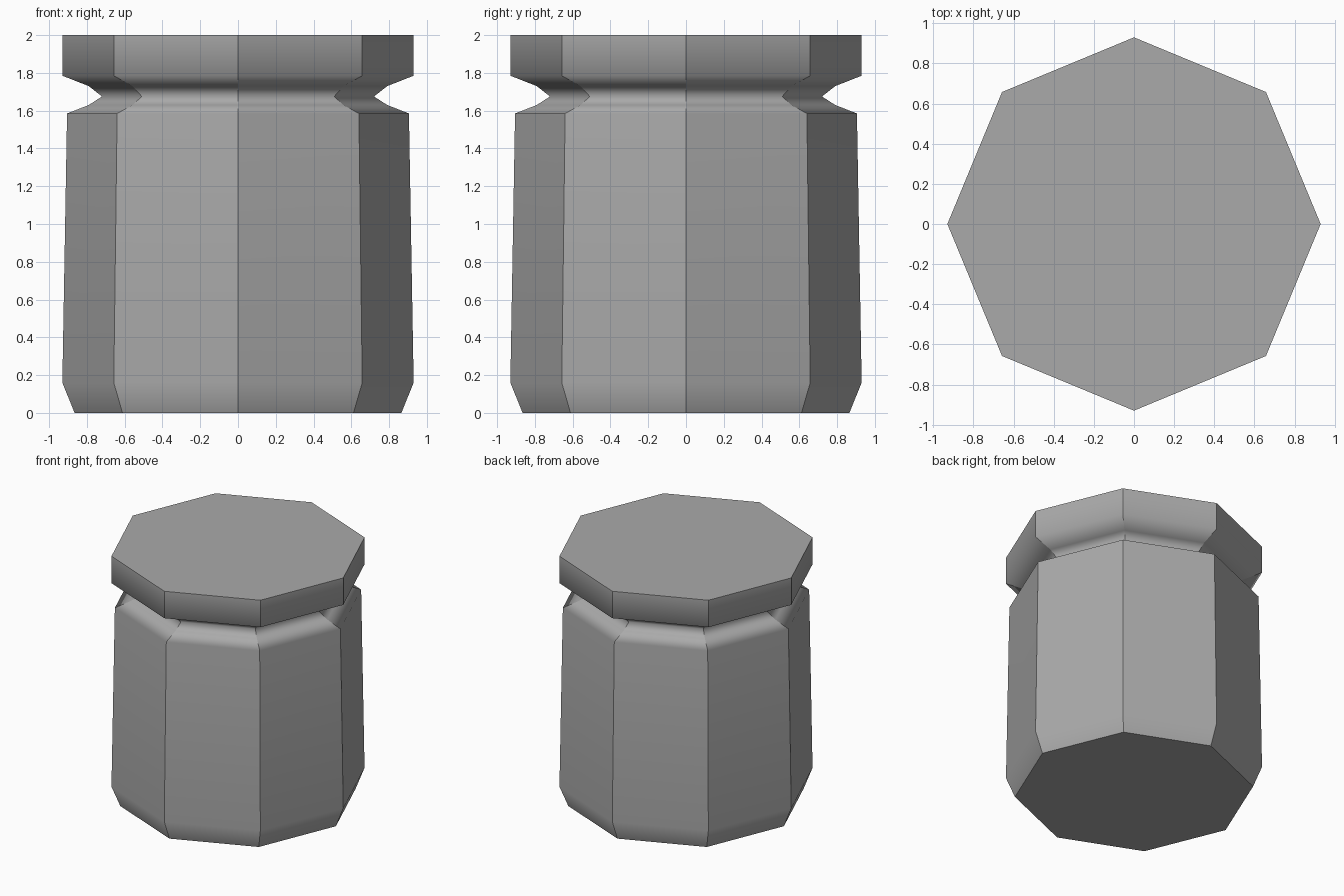
import bpy
import bmesh
from math import cos, sin, pi

cube = bpy.data.objects.get("Cube")
if cube:
    bpy.data.objects.remove(cube)

SIDES = 8
# Radius and height, from the base up through the neck groove to the lid
PROFILE = [(0.865, 0), (0.93, 0.16), (0.905, 1.585), (0.79, 1.63),
           (0.72, 1.675), (0.79, 1.73), (0.93, 1.785), (0.93, 2)]

grey = bpy.data.materials.new("plain grey")
grey.use_nodes = True
colour = (0.4, 0.4, 0.4, 1)
grey.diffuse_color = colour
grey.node_tree.nodes["Principled BSDF"].inputs["Base Color"].default_value = colour

# Octagonal rings with corners on the axes
bm = bmesh.new()
angles = [2 * pi * i / SIDES for i in range(SIDES)]
rings = [[bm.verts.new((r * cos(a), r * sin(a), z)) for a in angles]
         for r, z in PROFILE]

# Side walls: smooth up the profile, creased at each corner
for low, high in zip(rings, rings[1:]):
    for i in range(SIDES):
        j = (i + 1) % SIDES
        bm.faces.new((low[i], low[j], high[j], high[i])).smooth = True
    for a, b in zip(low, high):
        bm.edges.get((a, b)).smooth = False

# Flat base and lid top
bm.faces.new(rings[0][::-1])
bm.faces.new(rings[-1])
for ring in (rings[0], rings[-1]):
    for i in range(SIDES):
        bm.edges.get((ring[i], ring[(i + 1) % SIDES])).smooth = False

mesh = bpy.data.meshes.new("jar")
bm.to_mesh(mesh)
bm.free()
mesh.materials.append(grey)
jar = bpy.data.objects.new("jar", mesh)
bpy.context.scene.collection.objects.link(jar)

# Keep the large panels flat and the shading turns narrow
weighted = jar.modifiers.new("panel shading", 'WEIGHTED_NORMAL')
weighted.keep_sharp = True
